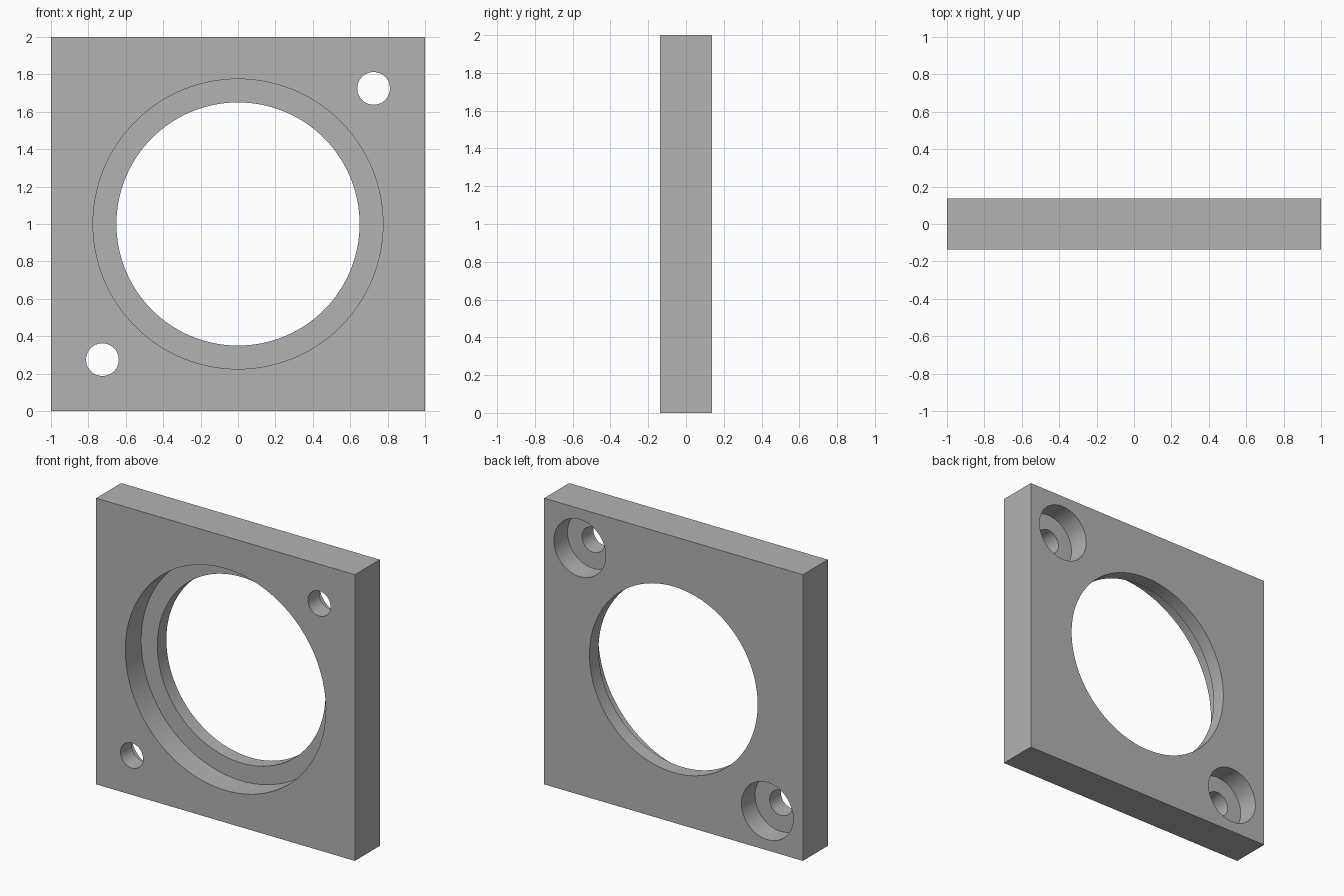
import bpy
from math import radians

cube = bpy.data.objects.get("Cube")
if cube:
    bpy.data.objects.remove(cube, do_unlink=True)

T = 0.275          # plate thickness
FRONT, BACK = -T / 2, T / 2
EXTRA = 0.1        # cutter overshoot past the faces

grey = bpy.data.materials.new("plain grey")
grey.use_nodes = True
colour = (0.45, 0.45, 0.45, 1)
grey.diffuse_color = colour
grey.node_tree.nodes["Principled BSDF"].inputs["Base Color"].default_value = colour

# Square plate
bpy.ops.mesh.primitive_cube_add(size=1, location=(0, 0, 1))
plate = bpy.context.object
plate.name = "mounting_plate"
plate.scale = (2, T, 2)
bpy.ops.object.transform_apply(location=False, rotation=False, scale=True)
plate.data.materials.append(grey)


def bore(name, x, z, radius, y0, y1, sides):
    """Cut a round hole along y between y0 and y1."""
    bpy.ops.mesh.primitive_cylinder_add(
        vertices=sides, radius=radius, depth=y1 - y0,
        location=(x, (y0 + y1) / 2, z), rotation=(radians(90), 0, 0))
    cutter = bpy.context.object
    cutter.name = name
    cutter.hide_render = True
    cutter.data.materials.append(grey)
    mod = plate.modifiers.new(name, 'BOOLEAN')
    mod.operation = 'DIFFERENCE'
    mod.solver = 'EXACT'
    mod.object = cutter
    bpy.context.view_layer.objects.active = plate
    bpy.ops.object.modifier_apply(modifier=name)
    bpy.data.objects.remove(cutter, do_unlink=True)


# Central opening with a wide recess in the front
bore("opening", 0, 1, 0.65, FRONT - EXTRA, BACK + EXTRA, 128)
bore("front_recess", 0, 1, 0.775, FRONT - EXTRA, FRONT + 0.175, 128)

# Two diagonal screw holes, counterbored from the back
for side in (-1, 1):
    x, z = side * 0.725, 1 + side * 0.725
    bore("screw_hole", x, z, 0.0875, FRONT - EXTRA, BACK + EXTRA, 64)
    bore("counterbore", x, z, 0.2, BACK - 0.15, BACK + EXTRA, 64)

# Smooth bores, sharp rims
bpy.ops.object.select_all(action='DESELECT')
plate.select_set(True)
bpy.context.view_layer.objects.active = plate
bpy.ops.object.shade_smooth_by_angle(angle=radians(30))
